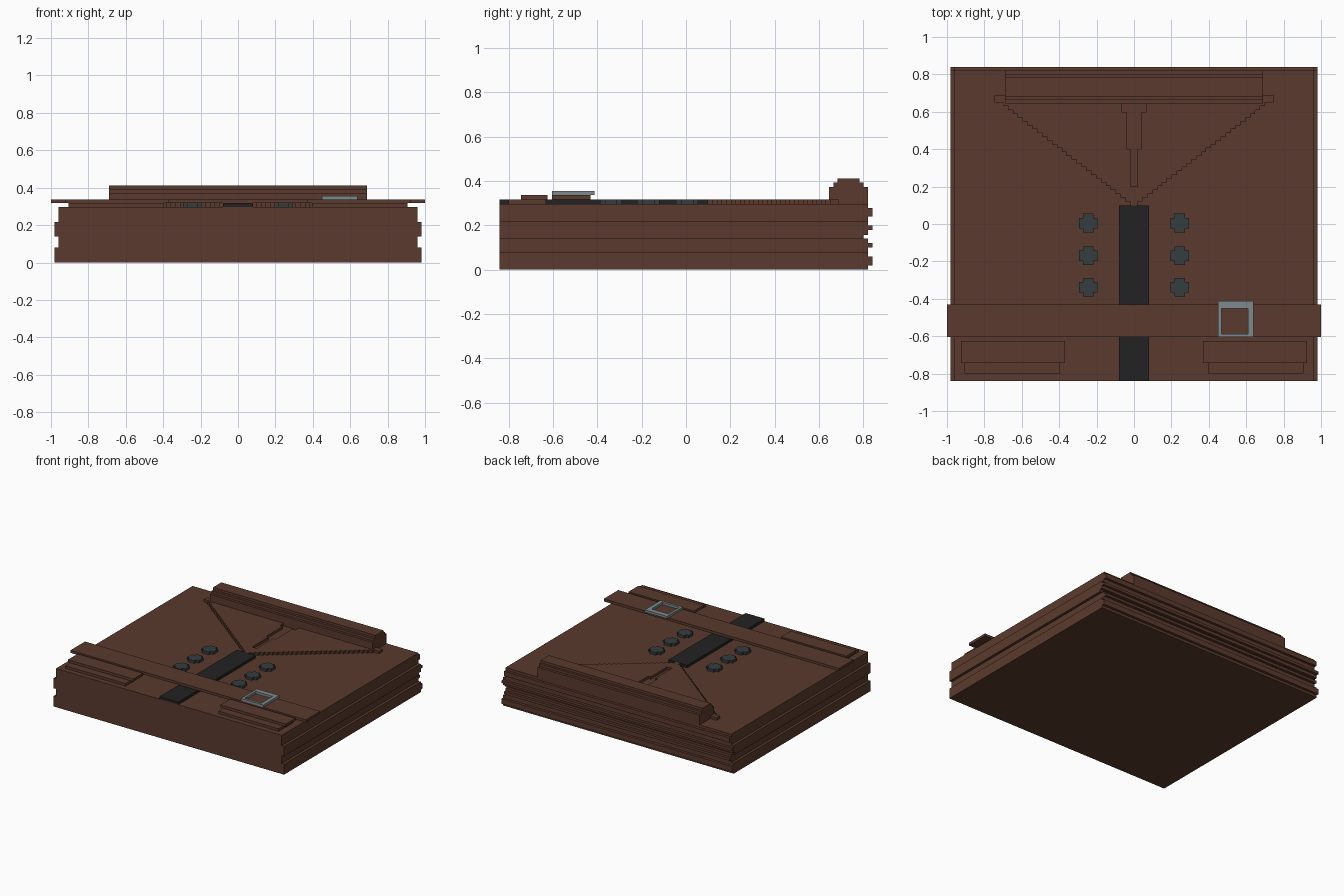
import bpy, bmesh

if "Cube" in bpy.data.objects:
    bpy.data.objects.remove(bpy.data.objects["Cube"])


def material(name, rgb):
    m = bpy.data.materials.new(name)
    m.diffuse_color = (*rgb, 1)
    m.use_nodes = True
    m.node_tree.nodes["Principled BSDF"].inputs["Base Color"].default_value = m.diffuse_color
    return m


BROWN = material("brown cloth", (0.102, 0.042, 0.026))
BLACK = material("black trim", (0.016, 0.016, 0.016))
SLATE = material("dark slate", (0.035, 0.047, 0.049))
STEEL = material("grey metal", (0.205, 0.255, 0.27))


def prism(name, outline, lo, hi, mat, axis="z"):
    """Extrude a 2D outline from lo to hi along an axis."""
    place = {"x": lambda a, b, t: (t, a, b),
             "y": lambda a, b, t: (a, t, b),
             "z": lambda a, b, t: (a, b, t)}[axis]
    bm = bmesh.new()
    base = bm.faces.new([bm.verts.new(place(a, b, lo)) for a, b in outline])
    res = bmesh.ops.extrude_face_region(bm, geom=[base])
    shift = place(0, 0, hi - lo)
    bmesh.ops.translate(bm, vec=shift,
                        verts=[v for v in res["geom"] if isinstance(v, bmesh.types.BMVert)])
    bmesh.ops.recalc_face_normals(bm, faces=bm.faces)
    me = bpy.data.meshes.new(name)
    bm.to_mesh(me)
    bm.free()
    me.materials.append(mat)
    ob = bpy.data.objects.new(name, me)
    bpy.context.collection.objects.link(ob)
    return ob


def rect(x0, x1, y0, y1):
    return [(x0, y0), (x1, y0), (x1, y1), (x0, y1)]


def box(name, x0, x1, y0, y1, z0, z1, mat):
    return prism(name, rect(x0, x1, y0, y1), z0, z1, mat)


def boolean(ob, cutter, op):
    mod = ob.modifiers.new(op, "BOOLEAN")
    mod.operation, mod.object, mod.solver = op, cutter, "EXACT"
    bpy.context.view_layer.objects.active = ob
    bpy.ops.object.modifier_apply(modifier=mod.name)
    bpy.data.objects.remove(cutter)


# folded body: stepped back profile crossed with stepped side profile
back_steps = [(0, .82), (.02, .84), (.06, .82), (.10, .84), (.12, .82), (.14, .80),
              (.157, .82), (.18, .84), (.20, .82), (.24, .84), (.277, .82)]
back = []
for i, (z, y) in enumerate(back_steps):
    top = back_steps[i + 1][0] if i + 1 < len(back_steps) else .297
    back += [(y, z), (y, top)]
body = prism("folded_body", [(-.84, 0)] + back + [(-.84, .297)], -1.1, 1.1, BROWN, "x")
right = [(.98, -.1), (.98, .08), (.96, .08), (.96, .14), (.98, .14),
         (.98, .217), (.96, .217), (.96, .4)]
sides = prism("side_profile", right + [(-x, z) for x, z in reversed(right)],
              -1, 1, BROWN, "y")
boolean(body, sides, "INTERSECT")

T0, T1, T2, T3 = .297, .317, .337, .355

# stair-edged lapels with a tapering neck slot
N = 27
half = []
for i in range(N):
    x = .02 + .68 * i / (N - 1)
    half += [(x, .10 + .55 * i / N), (x, .10 + .55 * (i + 1) / N)]
half += [(.745, .65), (.745, .69), (.065, .69), (.065, .60), (.04, .60),
         (.04, .40), (.02, .40), (.02, .20)]
prism("lapels", half + [(-x, y) for x, y in reversed(half)], T0, T1, BROWN)

# rolled collar
prism("collar", [(.645, T0), (.82, T0), (.82, .372), (.80, .372), (.80, .392), (.783, .392),
                 (.783, .411), (.683, .411), (.683, .392), (.664, .392),
                 (.664, .372), (.645, .372)], -.69, .69, BROWN, "x")

# front placket
box("placket", -.08, .08, -.84, .10, T0, T1, BLACK)

# buttons: chunky rounds with notched corners
R, C = .05, .028
corner = [(R, -C), (R, C), (C, C), (C, R)]
ring = [(R, -C), (R, C), (C, C), (C, R), (-C, R), (-C, C),
        (-R, C), (-R, -C), (-C, -C), (-C, -R), (C, -R), (C, -C)]
for cx in (-.245, .245):
    for cy in (.005, -.17, -.338):
        prism("button", [(cx + x, cy + y) for x, y in ring], T0, T1, SLATE)

# pockets with flaps
for s in (-1, 1):
    xs = sorted((s * .395, s * .905))
    box("pocket", *xs, -.80, -.63, T0, T1, BROWN)
    xs = sorted((s * .37, s * .925))
    box("pocket_flap", *xs, -.743, -.625, T1, T2, BROWN)

# belt and square buckle
box("belt", -1, 1, -.605, -.43, T1, T2, BROWN)
buckle = box("buckle", .45, .64, -.605, -.413, T2, T3, STEEL)
boolean(buckle, box("buckle_hole", .468, .61, -.587, -.452, .3, .4, STEEL), "DIFFERENCE")
